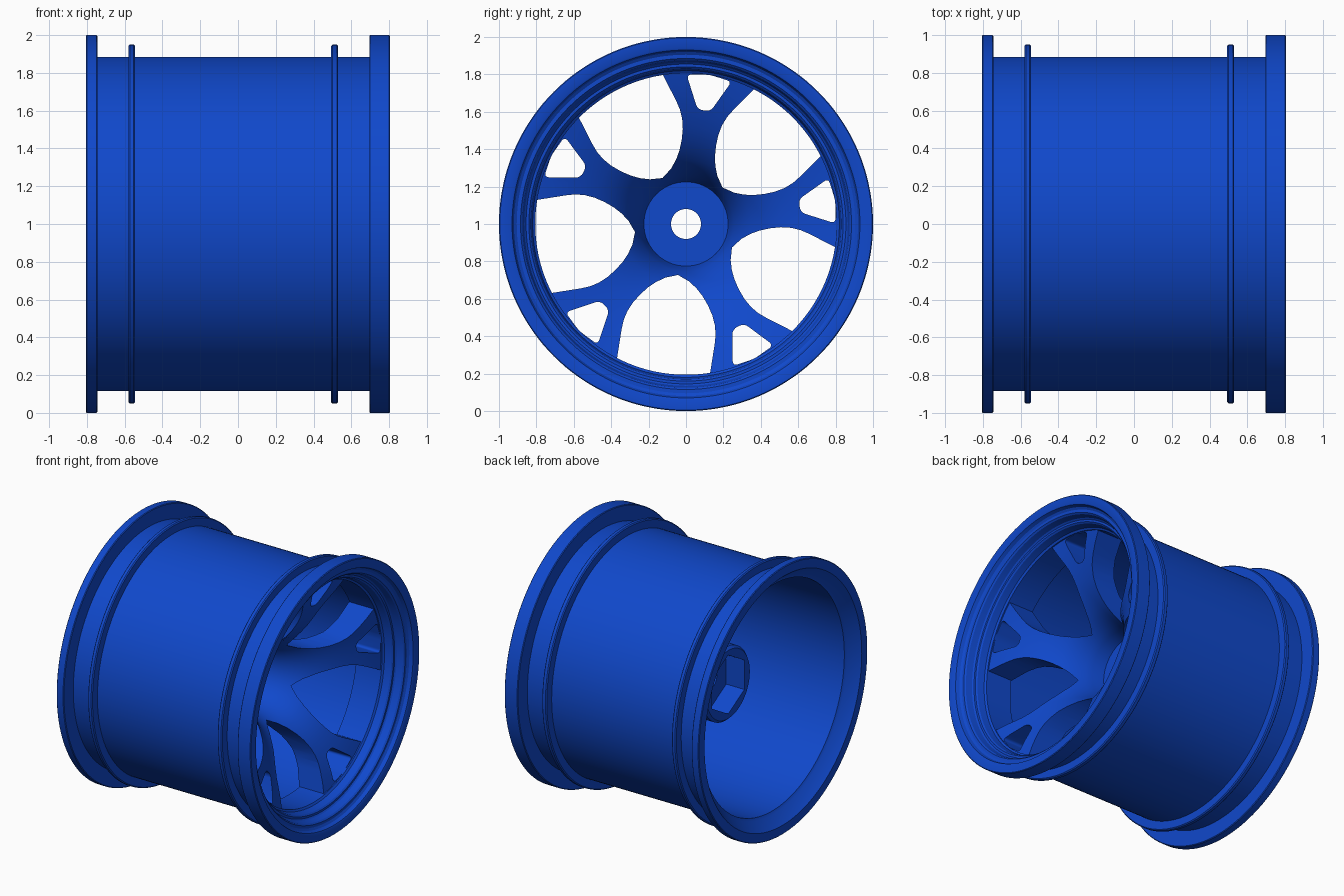
import bpy, bmesh, math
from math import sin, cos, pi, radians

if "Cube" in bpy.data.objects:
    bpy.data.objects.remove(bpy.data.objects["Cube"])

SEG = 144
blue = bpy.data.materials.new("wheel_blue")
blue.diffuse_color = (0.005, 0.065, 0.6, 1)
blue.use_nodes = True
blue.node_tree.nodes["Principled BSDF"].inputs["Base Color"].default_value = blue.diffuse_color


def finish(name, bm):
    bmesh.ops.recalc_face_normals(bm, faces=bm.faces)
    me = bpy.data.meshes.new(name)
    bm.to_mesh(me)
    bm.free()
    me.materials.append(blue)
    ob = bpy.data.objects.new(name, me)
    bpy.context.collection.objects.link(ob)
    return ob


def activate(ob):
    bpy.ops.object.select_all(action='DESELECT')
    ob.select_set(True)
    bpy.context.view_layer.objects.active = ob


def lathe(name, profile):
    """Revolve a closed (x, radius) loop round the axle at z = 1."""
    bm = bmesh.new()
    rings = []
    for i in range(SEG):
        a = 2 * pi * i / SEG
        rings.append([bm.verts.new((x, r * cos(a), 1 + r * sin(a))) for x, r in profile])
    n = len(profile)
    for i in range(SEG):
        p, q = rings[i], rings[(i + 1) % SEG]
        for j in range(n):
            k = (j + 1) % n
            bm.faces.new((p[j], p[k], q[k], q[j]))
    return finish(name, bm)


def prism(bm, pts, angle, x0, x1, rounding=0):
    """Add a prism along x from a (radial, sideways) outline turned by angle."""
    t = radians(angle)
    tmp = bmesh.new()
    f = tmp.faces.new([tmp.verts.new((x0, u * cos(t) - v * sin(t), 1 + u * sin(t) + v * cos(t)))
                       for u, v in pts])
    if rounding:
        bmesh.ops.bevel(tmp, geom=tmp.verts[:], offset=rounding, segments=5,
                        profile=0.5, affect='VERTICES')
    f = tmp.faces[:]
    ext = bmesh.ops.extrude_face_region(tmp, geom=f)
    for e in ext["geom"]:
        if isinstance(e, bmesh.types.BMVert):
            e.co.x = x1
    bmesh.ops.recalc_face_normals(tmp, faces=tmp.faces)
    me = bpy.data.meshes.new("tmp")
    tmp.to_mesh(me)
    tmp.free()
    bm.from_mesh(me)
    bpy.data.meshes.remove(me)


# rim barrel: flanges and bead ribs outside, stepped lip and seat inside
rim = lathe("rim_barrel", [
    (-0.805, 0.995), (-0.80, 1.0), (-0.75, 1.0), (-0.745, 0.995), (-0.745, 0.885),
    (-0.58, 0.885), (-0.58, 0.943), (-0.573, 0.95), (-0.552, 0.95), (-0.545, 0.943),
    (-0.545, 0.885), (0.493, 0.885), (0.493, 0.943), (0.50, 0.95), (0.523, 0.95),
    (0.53, 0.943), (0.53, 0.885), (0.695, 0.885), (0.695, 0.995), (0.70, 1.0),
    (0.80, 1.0), (0.805, 0.995), (0.805, 0.94), (0.80, 0.93), (0.775, 0.92),
    (0.765, 0.905), (0.765, 0.885), (0.755, 0.875), (0.71, 0.865), (0.70, 0.855),
    (0.70, 0.84), (0.69, 0.83), (0.64, 0.82), (0.63, 0.806), (0.42, 0.806),
    (0.40, 0.845), (-0.72, 0.845), (-0.73, 0.865), (-0.80, 0.925), (-0.805, 0.93)])

# concave spoke dish with its hub
spokes = lathe("spokes_and_hub", [
    (0.08, 0.08), (0.08, 0.225), (0.17, 0.24), (0.22, 0.255), (0.27, 0.277), (0.32, 0.303),
    (0.37, 0.34), (0.42, 0.39), (0.465, 0.445), (0.505, 0.51), (0.54, 0.58),
    (0.57, 0.65), (0.60, 0.73), (0.625, 0.82), (0.42, 0.82), (0.39, 0.68),
    (0.34, 0.56), (0.27, 0.46), (0.17, 0.375), (0.05, 0.31), (-0.08, 0.273),
    (-0.33, 0.273), (-0.35, 0.255), (-0.35, 0.08)])

# cutters: five big windows, five fork windows, hexagonal socket
side = [(0.276, 0), (0.30, 0.063), (0.33, 0.108), (0.365, 0.146), (0.41, 0.183),
        (0.46, 0.215), (0.51, 0.237), (0.56, 0.249), (0.61, 0.252), (0.775, 0.252)]
arc = [(0.815 * cos(a), 0.815 * sin(a)) for a in (0.3 - 0.06 * i for i in range(11))]
window = side + arc + [(u, -v) for u, v in reversed(side[1:])]
fork = [(0.615, 0.035), (0.79, 0.122), (0.808, 0.0), (0.79, -0.122), (0.615, -0.035)]
hexagon = [(0.22 * cos(pi / 3 * i), 0.22 * sin(pi / 3 * i)) for i in range(6)]

bm = bmesh.new()
for i in range(5):
    prism(bm, window, 45 + 72 * i, -0.2, 0.9)
    prism(bm, fork, 9 + 72 * i, -0.2, 0.9, 0.025)
prism(bm, hexagon, 90, -0.5, -0.2)
cutter = finish("window_cutter", bm)
cutter.hide_render = True

activate(spokes)
mod = spokes.modifiers.new("windows", 'BOOLEAN')
mod.operation = 'DIFFERENCE'
mod.solver = 'EXACT'
mod.object = cutter
bpy.ops.object.modifier_apply(modifier=mod.name)
bpy.data.objects.remove(cutter)

for ob in (rim, spokes):
    activate(ob)
    bpy.ops.object.shade_smooth_by_angle(angle=radians(30))
